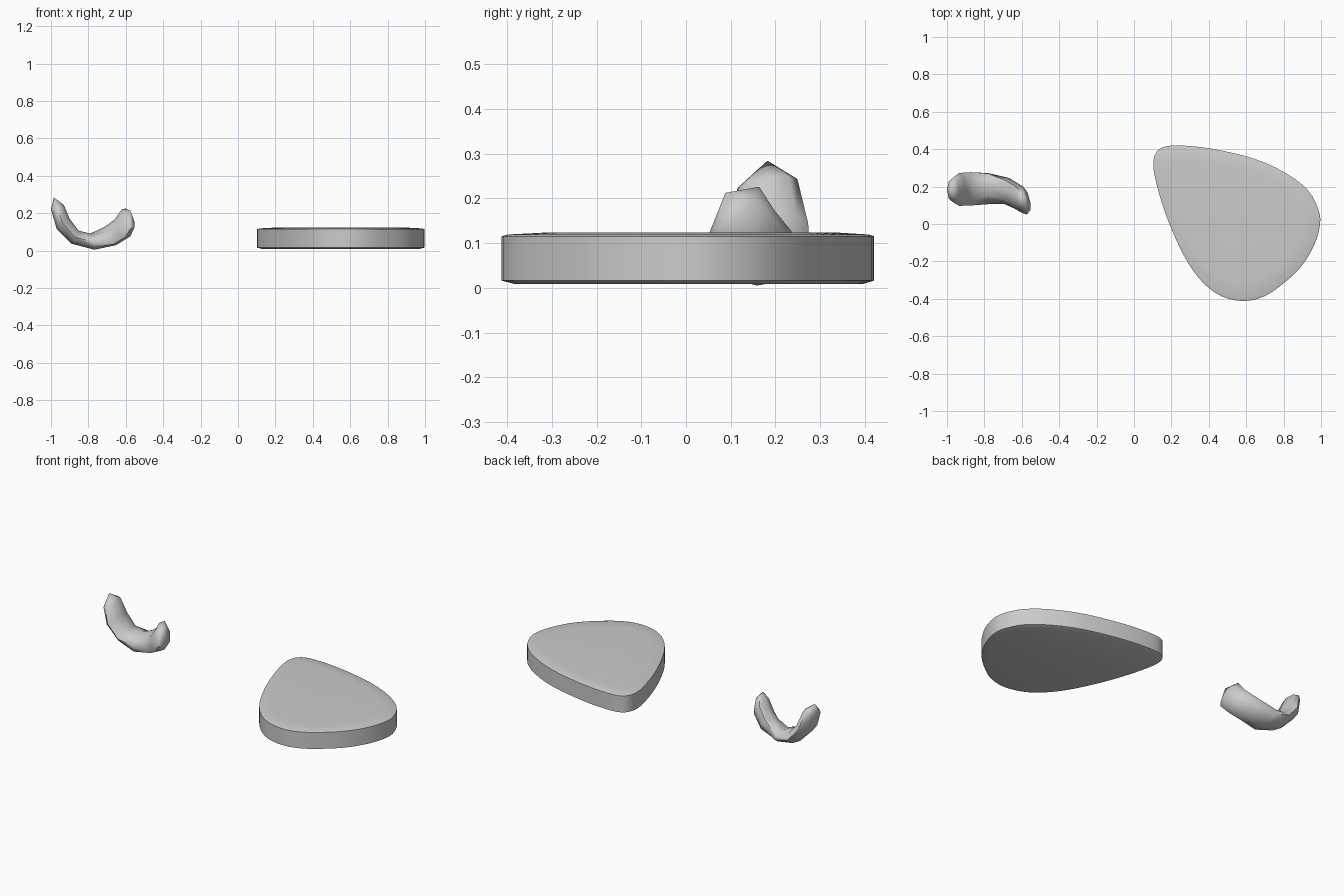
import bpy, math
from mathutils import Vector

if "Cube" in bpy.data.objects:
    bpy.data.objects.remove(bpy.data.objects["Cube"])


def make_object(name, verts, faces, angle):
    mesh = bpy.data.meshes.new(name)
    mesh.from_pydata(verts, [], faces)
    mesh.update()
    obj = bpy.data.objects.new(name, mesh)
    bpy.context.collection.objects.link(obj)
    bpy.ops.object.select_all(action='DESELECT')
    obj.select_set(True)
    bpy.context.view_layer.objects.active = obj
    bpy.ops.object.mode_set(mode='EDIT')
    bpy.ops.mesh.select_all(action='SELECT')
    bpy.ops.mesh.normals_make_consistent(inside=False)
    bpy.ops.object.mode_set(mode='OBJECT')
    bpy.ops.object.shade_smooth_by_angle(angle=math.radians(angle))
    return obj


def bridge(rings, n):
    return [(r * n + i, r * n + (i + 1) % n, (r + 1) * n + (i + 1) % n, (r + 1) * n + i)
            for r in range(rings - 1) for i in range(n)]


def closed_spline(pts, steps):
    # Catmull-Rom loop through the control points
    out, n = [], len(pts)
    for i in range(n):
        p0, p1, p2, p3 = (Vector(pts[(i + k) % n]) for k in (-1, 0, 1, 2))
        for s in range(steps):
            t = s / steps
            out.append(0.5 * (2 * p1 + (p2 - p0) * t + (2 * p0 - 5 * p1 + 4 * p2 - p3) * t ** 2
                              + (3 * p1 - p0 - 3 * p2 + p3) * t ** 3))
    return out


# Rounded triangular slab, gently crowned with a small bottom chamfer
outline = closed_spline([
    (0.105, 0.345), (0.135, 0.40), (0.215, 0.42), (0.40, 0.405), (0.64, 0.35),
    (0.815, 0.27), (0.93, 0.18), (0.985, 0.08), (0.995, 0.0), (0.965, -0.11),
    (0.90, -0.22), (0.815, -0.305), (0.70, -0.385), (0.585, -0.412),
    (0.47, -0.387), (0.375, -0.32), (0.29, -0.21), (0.21, -0.05),
    (0.15, 0.11), (0.11, 0.26)], 3)
mid = Vector((0.54, 0.04))
n = len(outline)
levels = [(0.93, 0.008), (1.0, 0.016), (1.0, 0.115), (0.97, 0.119), (0.80, 0.123)]
verts = [(*(mid + (p - mid) * s), z) for s, z in levels for p in outline]
faces = bridge(len(levels), n)
faces += [tuple(range(n)), tuple(range(len(verts) - n, len(verts)))]
make_object("slab", verts, faces, 30)

# Curved nut-like piece: centre, half thickness axis, half width axis per ring
stations = [
    ((-0.966, 0.182, 0.233), (-0.034, 0, -0.013), (0, 0.067, 0.01)),
    ((-0.935, 0.185, 0.144), (-0.035, 0, -0.026), (0, 0.088, 0)),
    ((-0.871, 0.188, 0.072), (-0.019, 0, -0.035), (0, 0.089, 0)),
    ((-0.778, 0.189, 0.048), (0.011, -0.03, -0.043), (0, 0.083, 0)),
    ((-0.68, 0.176, 0.080), (0.03, -0.015, -0.05), (0.012, 0.070, 0.015)),
    ((-0.617, 0.142, 0.122), (0.042, -0.02, -0.045), (0.025, 0.058, 0.028)),
    ((-0.588, 0.107, 0.172), (0.034, -0.034, -0.048), (0.014, 0.046, 0.028)),
]
sides = 8
verts = []
for c, a, b in stations:
    for i in range(sides):
        t = 2 * math.pi * i / sides
        verts.append(Vector(c) + Vector(a) * math.cos(t) + Vector(b) * math.sin(t))
faces = bridge(len(stations), sides)
# Pointed ends
last = len(verts) - sides
for base, tip in ((0, (-0.985, 0.182, 0.284)), (last, (-0.575, 0.088, 0.212))):
    verts.append(Vector(tip))
    faces += [(base + i, base + (i + 1) % sides, len(verts) - 1) for i in range(sides)]
make_object("curved_nut", verts, faces, 60)
